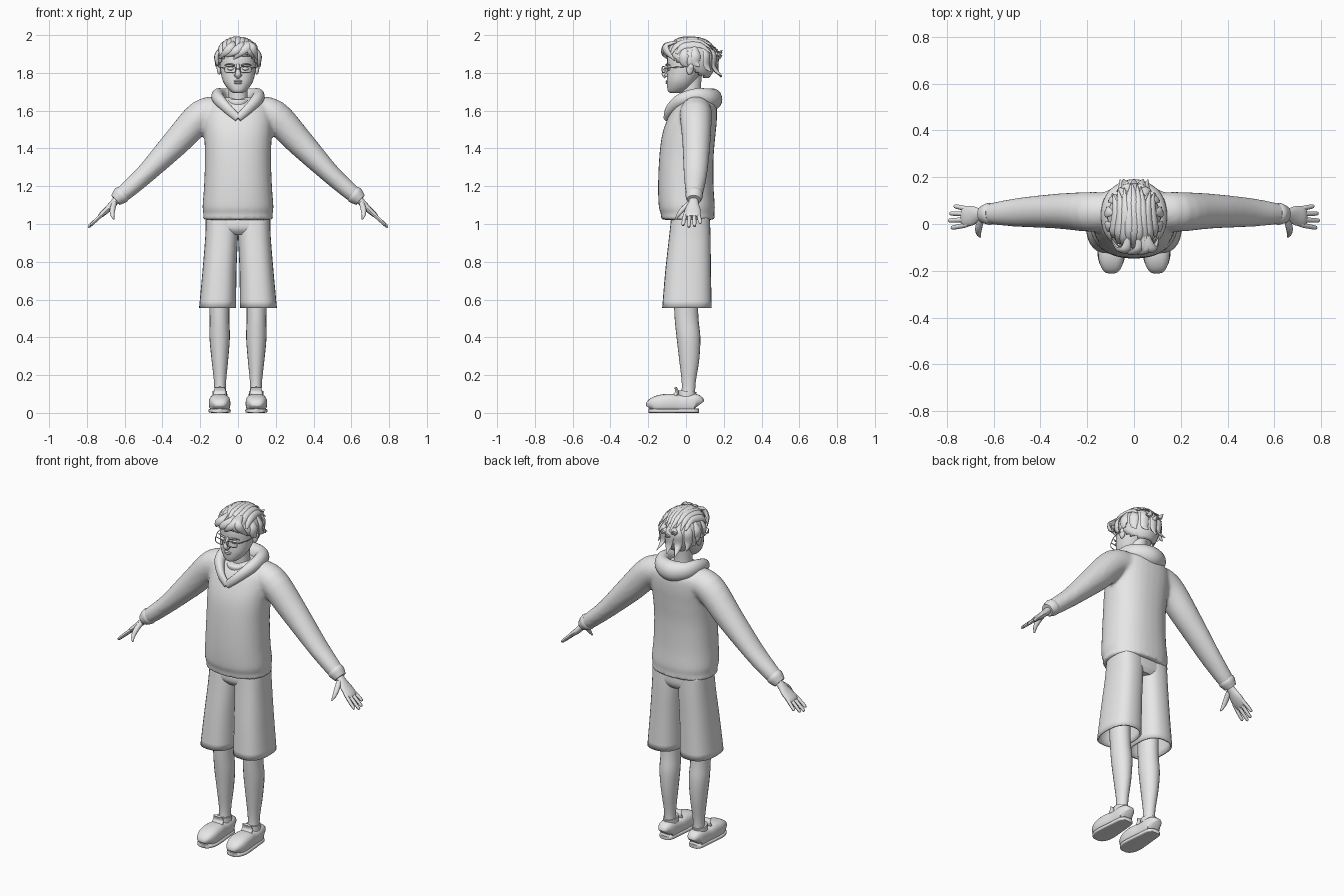
import bpy, bmesh, math, random
from mathutils import Vector, Matrix

random.seed(4)
if "Cube" in bpy.data.objects:
    bpy.data.objects.remove(bpy.data.objects["Cube"])

GREY = (0.8, 0.8, 0.8, 1)
mat = bpy.data.materials.new("plain_grey")
mat.use_nodes = True
mat.diffuse_color = GREY
mat.node_tree.nodes["Principled BSDF"].inputs["Base Color"].default_value = GREY

HEAD = Vector((0, 0.025, 1.875))
X, Y, Z = Vector((1, 0, 0)), Vector((0, 1, 0)), Vector((0, 0, 1))
made = []


def finish(name, bm):
    bmesh.ops.recalc_face_normals(bm, faces=bm.faces)
    mesh = bpy.data.meshes.new(name)
    bm.to_mesh(mesh)
    bm.free()
    mesh.materials.append(mat)
    ob = bpy.data.objects.new(name, mesh)
    bpy.context.collection.objects.link(ob)
    made.append(ob)
    return ob


def smooth_path(secs, steps):
    """Catmull-Rom interpolation of any tuples."""
    out = []
    for i in range(len(secs) - 1):
        a, b, c, d = (secs[max(0, min(len(secs) - 1, i + k))] for k in (-1, 0, 1, 2))
        for s in range(steps):
            t = s / steps
            out.append([0.5 * (2 * q + (r - p) * t + (2 * p - 5 * q + 4 * r - w) * t * t
                               + (3 * q - p - 3 * r + w) * t ** 3)
                        for p, q, r, w in zip(a, b, c, d)])
    return out + [list(secs[-1])]


def skin(bm, rings, power, n, caps):
    """Bridge rings of (centre, axis, axis) into one surface."""
    loops = []
    for c, u, v in rings:
        loop = []
        for k in range(n):
            a = math.tau * k / n
            co, si = math.cos(a), math.sin(a)
            pu = math.copysign(abs(co) ** (2 / power), co)
            pv = math.copysign(abs(si) ** (2 / power), si)
            loop.append(bm.verts.new(c + u * pu + v * pv))
        loops.append(loop)
    for a, b in zip(loops, loops[1:]):
        for k in range(n):
            bm.faces.new((a[k], a[(k + 1) % n], b[(k + 1) % n], b[k]))
    if caps:
        bm.faces.new(loops[0])
        bm.faces.new(loops[-1])


def stack(bm, secs, power=2.3, n=32, steps=4, caps=True):
    """Upright form from (z, centre x, half width, front y, back y)."""
    skin(bm, [(Vector((cx, (f + b) / 2, z)), X * rx, Y * (b - f) / 2)
              for z, cx, rx, f, b in smooth_path(secs, steps)], power, n, caps)


def tube(bm, secs, ref=None, power=2, n=16, steps=4):
    """Form along a path of (x, y, z, radius along ref, radius across)."""
    pts = smooth_path(secs, steps)
    pos = [Vector(p[:3]) for p in pts]
    rings = []
    for i, p in enumerate(pts):
        t = (pos[min(i + 1, len(pos) - 1)] - pos[max(i - 1, 0)]).normalized()
        side = t.cross(ref or pos[i] - HEAD).normalized()
        rings.append((pos[i], side.cross(t) * max(p[3], .001), side * max(p[4], .001)))
    skin(bm, rings, power, n, True)


def flip(secs, s):
    return [(s * q[0], *q[1:]) for q in secs]


def blob(bm, loc, size, rot=0):
    m = Matrix.Translation(loc) @ Matrix.Rotation(rot, 4, 'X') @ Matrix.Diagonal((*size, 1))
    bmesh.ops.create_uvsphere(bm, u_segments=16, v_segments=10, radius=1, matrix=m)


# Sweatshirt: torso and sleeves fused into one soft surface
bm = bmesh.new()
stack(bm, [(1.022, 0, .189, -.132, .153), (1.055, 0, .183, -.133, .15), (1.09, 0, .188, -.144, .153),
           (1.2, 0, .18, -.148, .146), (1.35, 0, .175, -.142, .146), (1.47, 0, .179, -.127, .156),
           (1.56, 0, .182, -.097, .164), (1.63, 0, .165, -.06, .16), (1.67, 0, .1, -.01, .13)])
for s in (1, -1):
    tube(bm, flip([(.09, .055, 1.595, .08, .078), (.19, .052, 1.575, .085, .084),
                   (.325, .055, 1.435, .075, .074), (.485, .05, 1.27, .063, .053),
                   (.585, .045, 1.18, .05, .046), (.625, .043, 1.147, .042, .042)], s), Y, n=24)
shirt = finish("sweatshirt", bm)
rm = shirt.modifiers.new("fuse", 'REMESH')
rm.mode, rm.voxel_size, rm.use_smooth_shade = 'VOXEL', 0.01, True
sm = shirt.modifiers.new("soften", 'SMOOTH')
sm.factor, sm.iterations = 0.5, 6

# Hood lying round the neck, meeting in a V at the chest
half = [(0, -.105, 1.56, .02, .014), (.05, -.088, 1.605, .026, .02), (.098, -.03, 1.655, .034, .03),
        (.107, .05, 1.675, .042, .034), (.075, .115, 1.668, .05, .042)]
bm = bmesh.new()
tube(bm, half + [(0, .14, 1.66, .058, .052)] + flip(half, -1)[::-1], Z, n=20, steps=6)
finish("hood", bm)
bm = bmesh.new()
stack(bm, [(1.58, 0, .05, -.04, .08), (1.645, 0, .06, -.06, .09), (1.66, 0, .052, -.045, .08)])
finish("inner_collar", bm)

for s, side in ((1, "left"), (-1, "right")):
    # Cuff, palm, fingers and thumb
    bm = bmesh.new()
    tube(bm, flip([(.607, .044, 1.163, .044, .043), (.622, .043, 1.15, .047, .046),
                   (.648, .041, 1.127, .036, .034)], s), Y)
    finish(side + "_cuff", bm)
    bm = bmesh.new()
    tube(bm, flip([(.62, .042, 1.15, .024, .02), (.655, .04, 1.115, .026, .019),
                   (.69, .036, 1.078, .041, .017), (.722, .033, 1.05, .043, .014),
                   (.735, .033, 1.038, .036, .009)], s), Y)
    for k, reach in enumerate((.045, .064, .07, .058)):
        y0, y1 = .063 - .021 * k, .075 - .03 * k
        tube(bm, flip([(.708, y0, 1.06, .011, .01), (.733, (y0 + y1) / 2, 1.038, .0105, .01),
                       (.723 + reach * .9, y1, 1.045 - reach * .8, .009, .008),
                       (.729 + reach * .9, y1, 1.04 - reach * .8, .003, .003)], s), Y, n=8)
    tube(bm, flip([(.655, .02, 1.11, .014, .015), (.664, -.015, 1.08, .015, .014),
                   (.665, -.04, 1.05, .011, .01), (.658, -.055, 1.025, .004, .004)], s), X, n=10)
    finish(side + "_hand", bm)

    # Hollow leg of the shorts
    bm = bmesh.new()
    stack(bm, [(z, s * cx, *r) for z, cx, *r in (
        (.556, .108, .098, -.126, .136), (.75, .098, .09, -.11, .132),
        (.93, .087, .0865, -.09, .13), (1.04, .083, .087, -.078, .126))], 2.5, 28, caps=False)
    so = finish(side + "_shorts_leg", bm).modifiers.new("cloth", 'SOLIDIFY')
    so.thickness = .01

    # Bare leg
    bm = bmesh.new()
    stack(bm, [(z, s * cx, *r) for z, cx, *r in (
        (.06, .095, .034, -.03, .05), (.15, .095, .031, -.022, .05), (.28, .096, .044, -.036, .07),
        (.4, .097, .054, -.05, .076), (.5, .098, .052, -.06, .066), (.64, .1, .056, -.066, .062))],
        2, 20)
    finish(side + "_leg", bm)

    # Shoe: rounded upper, sole and tongue
    bm = bmesh.new()
    tube(bm, [(s * .097, y, h + .003, h, w) for y, h, w in (
        (-.193, .022, .024), (-.18, .036, .044), (-.14, .046, .056), (-.08, .049, .055),
        (-.03, .046, .049), (.03, .049, .046), (.055, .047, .04), (.066, .036, .025))],
        Z, 2.8, 24)
    tube(bm, [(s * .096, -.065, .08, .014, .036), (s * .096, -.048, .11, .01, .033),
              (s * .096, -.056, .136, .006, .026)], Y, 2.5)
    tube(bm, [(s * .096, .005, .085, .045, .04), (s * .096, .008, .115, .048, .038)], Y, n=20)
    finish(side + "_shoe", bm)
    bm = bmesh.new()
    tube(bm, [(s * .097, y, .011, .011, w) for y, w in (
        (-.198, .02), (-.185, .042), (-.14, .058), (-.07, .055), (0, .048), (.05, .042), (.069, .024))],
        Z, 5, 24)
    finish(side + "_sole", bm)

    # Ear
    bm = bmesh.new()
    blob(bm, (s * .1, .022, 1.822), (.012, .019, .032), -.2)
    blob(bm, (s * .107, .026, 1.832), (.008, .014, .018), -.2)
    finish(side + "_ear", bm)

    # Eye and brow
    bm = bmesh.new()
    blob(bm, (s * .038, -.09, 1.822), (.018, .013, .009))
    tube(bm, flip([(.016, -.103, 1.84, .004, .005), (.045, -.101, 1.847, .004, .005),
                   (.07, -.085, 1.84, .002, .003)], s), Z, n=8)
    finish(side + "_eye", bm)

    # Spectacle rim and temple
    bm = bmesh.new()
    rim = []
    for k in range(17):
        a = math.tau * k / 16
        co, si = math.cos(a), math.sin(a)
        px = .042 + .029 * math.copysign(abs(co) ** .5, co)
        rim.append((s * px, -.119 + (px - .042) * .25, 1.818 + .016 * math.copysign(abs(si) ** .5, si),
                    .0025, .0025))
    tube(bm, rim, Y, n=6, steps=1)
    tube(bm, flip([(.07, -.111, 1.826, .003, .002), (.098, -.05, 1.83, .003, .002),
                   (.106, .02, 1.835, .003, .002)], s), Z, n=6)
    tube(bm, flip([(0, -.122, 1.822, .0025, .0025), (.014, -.122, 1.82, .0025, .0025)], s), Z, n=6)
    finish(side + "_glasses", bm)

# Hips of the shorts
bm = bmesh.new()
stack(bm, [(.945, 0, .1, -.06, .11), (.98, 0, .166, -.083, .127), (1.05, 0, .168, -.076, .124)], 2.6)
finish("shorts_hips", bm)

# Neck and head
bm = bmesh.new()
stack(bm, [(1.6, 0, .06, -.025, .1), (1.68, 0, .05, -.025, .078), (1.8, 0, .052, -.03, .085)], 2)
finish("neck", bm)
bm = bmesh.new()
stack(bm, [(1.693, 0, .022, -.082, -.035), (1.703, 0, .04, -.095, .0), (1.73, 0, .065, -.1, .035),
           (1.765, 0, .083, -.101, .06), (1.82, 0, .094, -.098, .1), (1.87, 0, .097, -.1, .125),
           (1.92, 0, .092, -.09, .125), (1.96, 0, .07, -.055, .1), (1.98, 0, .03, -.01, .05)], 2.15)
finish("head", bm)

# Nose and lips
bm = bmesh.new()
tube(bm, [(0, -.095, 1.845, .009, .008), (0, -.106, 1.82, .011, .009), (0, -.117, 1.793, .012, .015),
          (0, -.105, 1.778, .01, .013)], Y, n=12)
for s in (1, -1):
    blob(bm, (s * .012, -.104, 1.788), (.009, .011, .008))
finish("nose", bm)
bm = bmesh.new()
for z, w in ((1.756, .025), (1.746, .021)):
    blob(bm, (0, -.098, z), (w, .01, .006))
finish("lips", bm)

# Hair cap, trimmed along a hairline that falls towards the nape
bm = bmesh.new()
bmesh.ops.create_uvsphere(bm, u_segments=32, v_segments=24, radius=1)
for v in bm.verts:
    x, y, z = v.co
    v.co = HEAD + Vector((.113 * x, .135 * y, z * (.11 if z > 0 else .145)))
bmesh.ops.delete(bm, geom=[v for v in bm.verts if v.co.z < 1.885 - (v.co.y + .1) * .6], context='VERTS')
so = finish("hair_cap", bm).modifiers.new("thickness", 'SOLIDIFY')
so.thickness = .01


def scalp(u, deg, k=1):
    """Point on the scalp: u across, deg from forehead over to nape."""
    w, a = math.sqrt(1 - u * u), math.radians(deg)
    return HEAD + Vector((.116 * u, -.137 * w * math.cos(a), .112 * w * math.sin(a))) * k


def lock(bm, points, thick, wide):
    sizes = (.4, 1, .9, .12)
    tube(bm, [(*p, thick * f, wide * f) for p, f in zip(points, sizes)], None, n=8, steps=5)


# Locks swept back over the crown, then loose tips at the back and sides
bm = bmesh.new()
for i in range(9):
    u = -.8 + .2 * i
    j = random.uniform(-8, 8)
    end = u * .75 + random.uniform(-.1, .1)
    lock(bm, [scalp(u, 18 + j), scalp(u * .95, 60 + j, 1.01), scalp(u * .85, 115 + j),
              scalp(end, 158 + j, 1.13)], .011, .02)
for i in range(9):
    a = math.radians(75 + i * 26.25)
    out = Vector((math.sin(a) * .115, -math.cos(a) * .137, 0))
    back = max(0, -math.cos(a))
    drop = .035 + .06 * back + random.uniform(-.01, .01)
    lock(bm, [HEAD + out * .8 + Z * .065, HEAD + out * 1.01 + Z * .02,
              HEAD + out * 1.0 - Z * drop * .5,
              HEAD + out * (1.02 + .18 * back * (i % 2)) + Y * .02 - Z * drop], .01, .024)
for x, z in ((-.035, 1.91), (.03, 1.9), (0, 1.885)):
    lock(bm, [Vector((x, .1, z)), Vector((x, .15, z)), Vector((x * 1.1, .172, z - .005)),
              Vector((x * 1.3, .192, z + .01))], .012, .02)
finish("hair_locks", bm)

# Fringe curling across the forehead
bm = bmesh.new()
for x, tip, z in ((.06, -.025, 1.872), (.02, -.07, 1.885), (-.035, -.1, 1.875), (.05, .085, 1.88),
                  (.075, .105, 1.865)):
    lock(bm, [Vector((x * .8, -.05, 1.965)), Vector((x, -.105, 1.945)),
              Vector(((x + tip) / 2, -.126 + abs(x + tip) * .15, 1.91)),
              Vector((tip, -.11 + abs(tip) * .5, z))], .012, .021)
finish("fringe", bm)

# Smooth shading with crisp edges
for ob in made:
    ob.select_set(True)
bpy.context.view_layer.objects.active = made[0]
bpy.ops.object.shade_smooth_by_angle(angle=math.radians(45))
